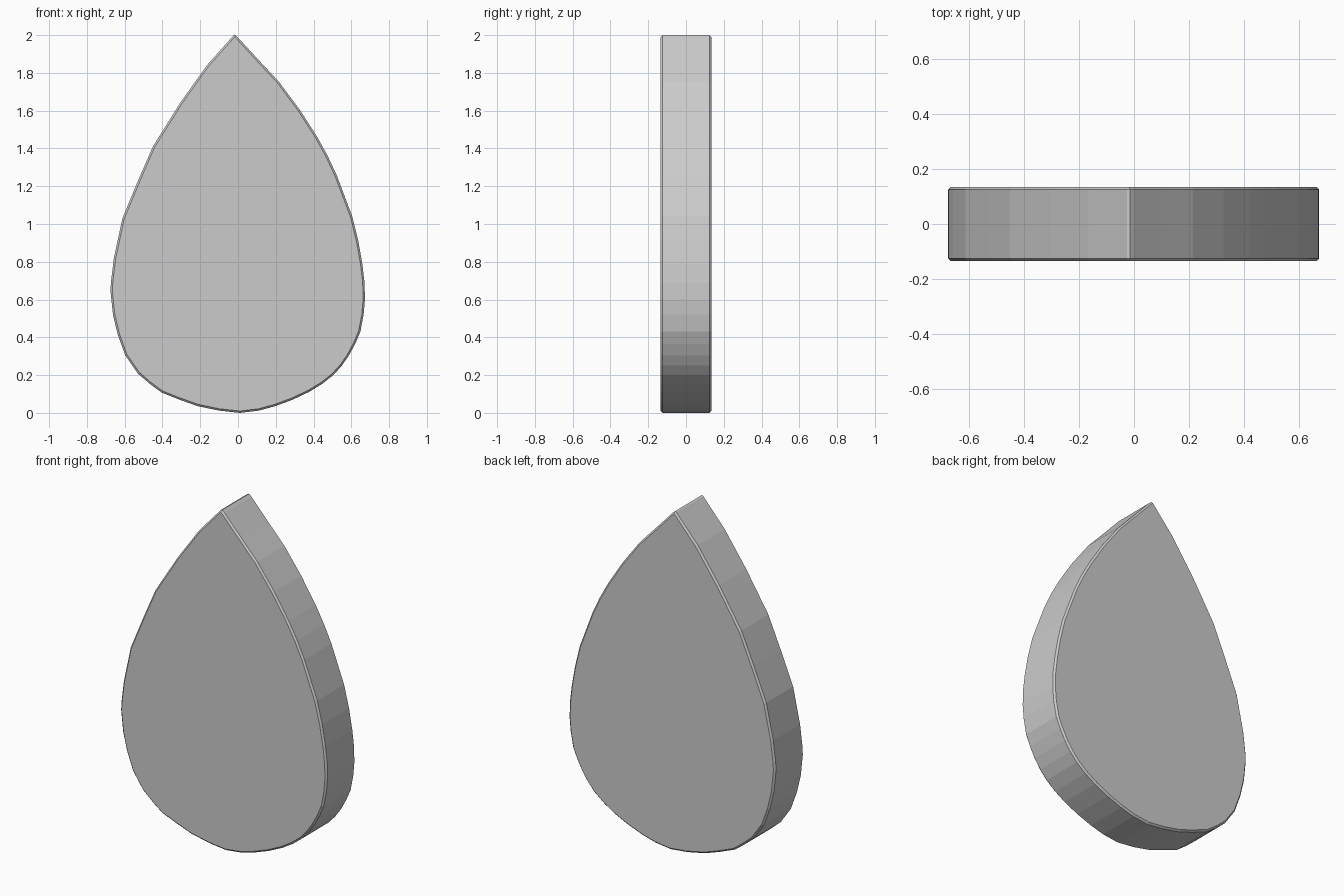
import bpy
import bmesh

HALF_DEPTH = 0.135
BEVEL = 0.01

# Slightly uneven teardrop outline (x, z), from the tip down the right side and up the left
outline = [
    (-0.015, 2.0), (0.0, 1.987), (0.105, 1.873), (0.215, 1.755), (0.325, 1.608),
    (0.42, 1.46), (0.475, 1.36), (0.522, 1.26), (0.605, 1.04), (0.637, 0.91),
    (0.658, 0.79), (0.67, 0.69), (0.672, 0.6), (0.665, 0.52), (0.648, 0.43),
    (0.62, 0.365), (0.588, 0.305), (0.55, 0.25), (0.505, 0.2), (0.445, 0.153),
    (0.378, 0.112), (0.29, 0.07), (0.195, 0.035), (0.11, 0.012), (0.01, 0.0),
    (-0.1, 0.012), (-0.215, 0.036), (-0.31, 0.07), (-0.405, 0.108), (-0.465, 0.152),
    (-0.53, 0.208), (-0.597, 0.305), (-0.637, 0.415), (-0.662, 0.52), (-0.675, 0.645),
    (-0.673, 0.69), (-0.657, 0.82), (-0.612, 1.03), (-0.53, 1.228), (-0.45, 1.412),
    (-0.305, 1.643), (-0.165, 1.84), (-0.025, 1.997),
]

# Extrude the outline into a thick plate
bm = bmesh.new()
front = bm.faces.new([bm.verts.new((x, -HALF_DEPTH, z)) for x, z in outline])
ext = bmesh.ops.extrude_face_region(bm, geom=[front], use_keep_orig=True)
back_verts = [g for g in ext["geom"] if isinstance(g, bmesh.types.BMVert)]
bmesh.ops.translate(bm, verts=back_verts, vec=(0, 2 * HALF_DEPTH, 0))
bmesh.ops.recalc_face_normals(bm, faces=bm.faces)

# Narrow chamfer round both flat faces
rims = [e for e in bm.edges if abs(e.verts[0].co.y - e.verts[1].co.y) < 1e-5]
bmesh.ops.bevel(bm, geom=rims, offset=BEVEL, segments=1, profile=0.5, affect='EDGES')
bmesh.ops.recalc_face_normals(bm, faces=bm.faces)

mesh = bpy.data.meshes.new("teardrop_plate")
bm.to_mesh(mesh)
bm.free()
plate = bpy.data.objects.new("teardrop_plate", mesh)
bpy.context.collection.objects.link(plate)
